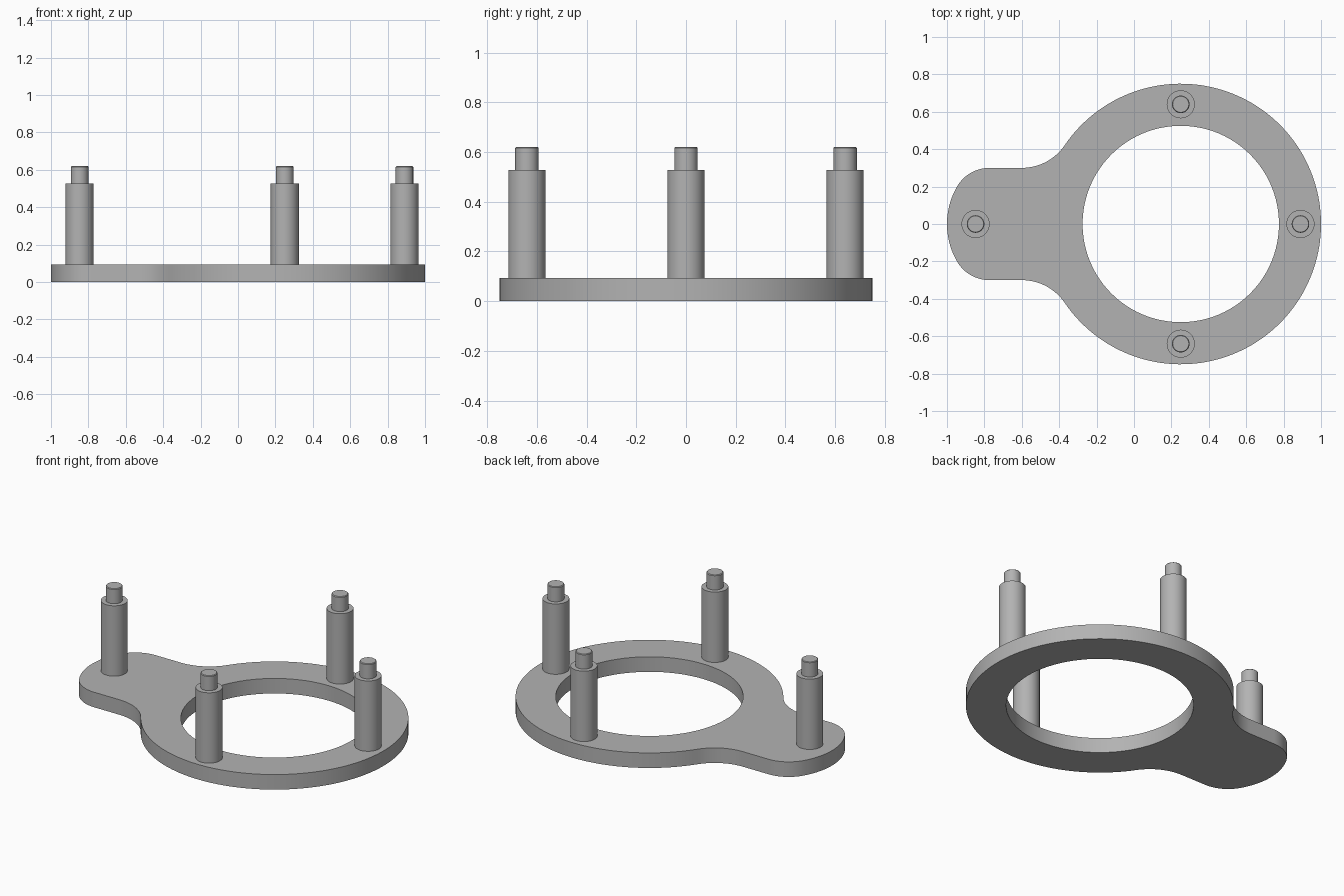
import bpy, bmesh, math
from mathutils import Vector

cube = bpy.data.objects.get("Cube")
if cube:
    bpy.data.objects.remove(cube, do_unlink=True)

GREY = (0.45, 0.45, 0.45, 1.0)
grey = bpy.data.materials.new("plain grey")
grey.use_nodes = True
grey.diffuse_color = GREY
grey.node_tree.nodes["Principled BSDF"].inputs["Base Color"].default_value = GREY

PLATE_TOP, POST_TOP, PIN_TOP = 0.093, 0.528, 0.62
RING = Vector((0.25, 0.0))
RING_R, HOLE_R, POST_CIRCLE = 0.75, 0.525, 0.64
TAB_HALF, NECK_X = 0.3, -0.6


def finish(name, bm):
    bmesh.ops.recalc_face_normals(bm, faces=bm.faces)
    mesh = bpy.data.meshes.new(name)
    bm.to_mesh(mesh)
    bm.free()
    mesh.materials.append(grey)
    obj = bpy.data.objects.new(name, mesh)
    bpy.context.collection.objects.link(obj)
    bpy.ops.object.select_all(action="DESELECT")
    obj.select_set(True)
    bpy.context.view_layer.objects.active = obj
    bpy.ops.object.shade_smooth_by_angle(angle=math.radians(30))
    return obj


def arc(centre, radius, start, end, steps):
    return [Vector((centre[0] + radius * math.cos(a), centre[1] + radius * math.sin(a)))
            for a in (start + (end - start) * i / steps for i in range(steps + 1))]


def plate_outline():
    # Upper half from the ring's far side to the tab's tip, then mirrored
    run = RING.x - NECK_X
    fillet_r = (run ** 2 + TAB_HALF ** 2 - RING_R ** 2) / (2 * (RING_R - TAB_HALF))
    fillet = (NECK_X, TAB_HALF + fillet_r)
    meet = math.atan2(fillet[1], fillet[0] - RING.x)
    half = arc(RING, RING_R, 0, meet, 64)
    half += arc(fillet, fillet_r, meet - math.pi, -math.pi / 2, 16)[1:]
    # Rounded tab corner blending into a wider end arc
    corner_r, end_r = 0.2, 0.4
    end_x = end_r - 1
    corner_y = TAB_HALF - corner_r
    corner = (end_x - math.sqrt((end_r - corner_r) ** 2 - corner_y ** 2), corner_y)
    blend = math.atan2(corner[1], corner[0] - end_x)
    half += arc(corner, corner_r, math.pi / 2, blend, 16)
    half += arc((end_x, 0), end_r, blend, math.pi, 10)[1:]
    return half + [Vector((p.x, -p.y)) for p in reversed(half[1:-1])]


# Flat base plate with its large round opening
bm = bmesh.new()
for loop in (plate_outline(), arc(RING, HOLE_R, 0, math.tau, 96)[:-1]):
    verts = [bm.verts.new((p.x, p.y, 0)) for p in loop]
    for i, v in enumerate(verts):
        bm.edges.new((verts[i - 1], v))
bmesh.ops.triangle_fill(bm, use_beauty=True, edges=bm.edges[:], normal=(0, 0, 1))
top = bmesh.ops.extrude_face_region(bm, geom=bm.faces[:], use_keep_orig=True)
bmesh.ops.translate(bm, vec=(0, 0, PLATE_TOP),
                    verts=[g for g in top["geom"] if isinstance(g, bmesh.types.BMVert)])
finish("base_plate", bm)


# Stepped posts: a thick shaft carrying a thin pin
def post(name, x, y):
    shaft_r, pin_r, bevel = 0.075, 0.047, 0.004
    profile = [(0, PLATE_TOP), (shaft_r, PLATE_TOP), (shaft_r, POST_TOP), (pin_r, POST_TOP),
               (pin_r, PIN_TOP - bevel), (pin_r - bevel, PIN_TOP), (0, PIN_TOP)]
    bm = bmesh.new()
    verts = [bm.verts.new((r, 0, z)) for r, z in profile]
    edges = [bm.edges.new(pair) for pair in zip(verts, verts[1:])]
    bmesh.ops.spin(bm, geom=verts + edges, cent=(0, 0, 0), axis=(0, 0, 1),
                   angle=math.tau, steps=40)
    bmesh.ops.remove_doubles(bm, verts=bm.verts, dist=0.0001)
    finish(name, bm).location = (x, y, 0)


post("front_post", RING.x, -POST_CIRCLE)
post("back_post", RING.x, POST_CIRCLE)
post("left_post", RING.x + POST_CIRCLE, 0)
post("tab_post", -0.847, 0)
